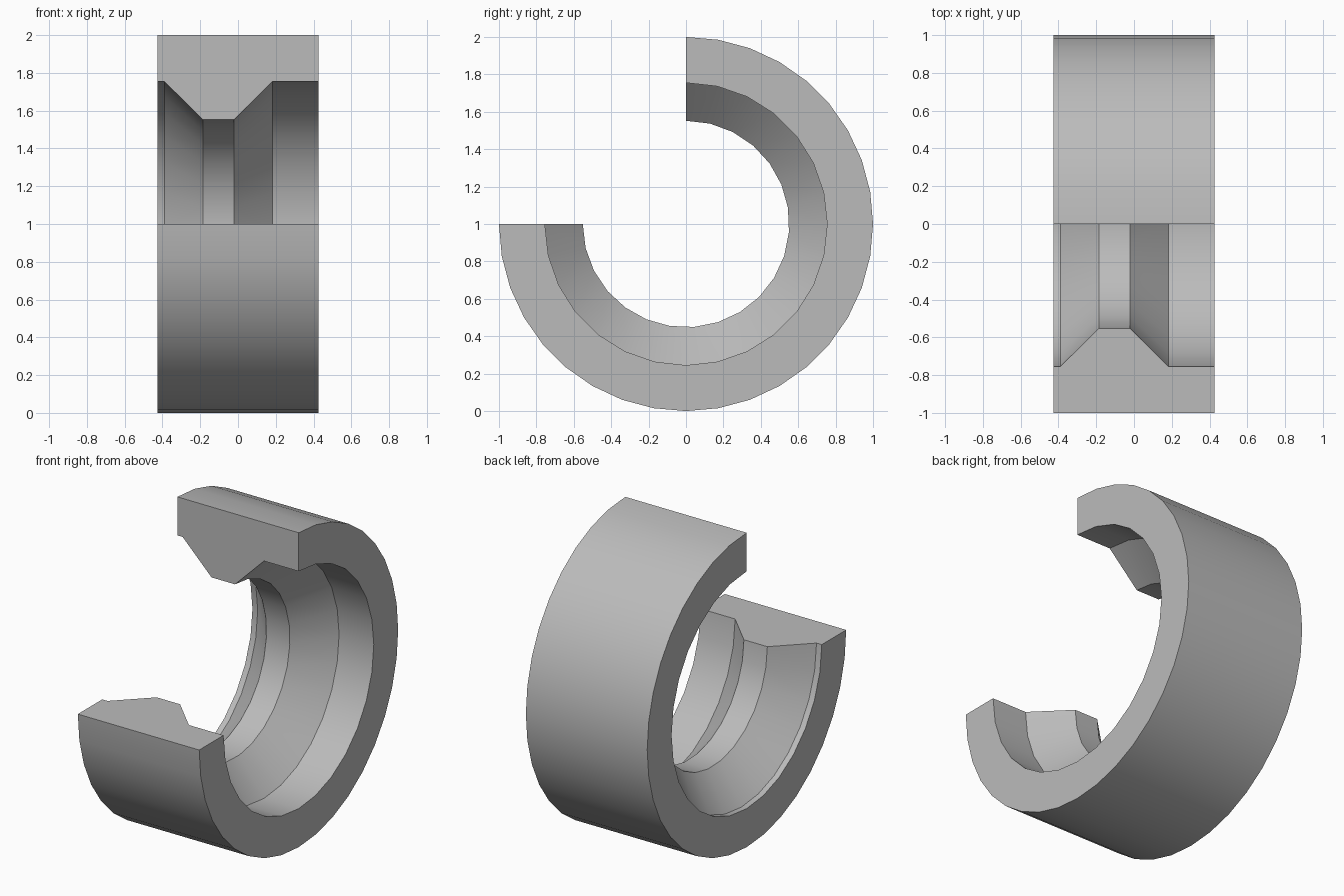
import bpy, bmesh
from math import sin, cos, radians

cube = bpy.data.objects.get("Cube")
if cube:
    bpy.data.objects.remove(cube)

HALF = 0.427            # half width along x
SWEEP = radians(270)    # open front-top quarter
OUTER, BORE, RIB = 1.0, 0.755, 0.552
SEGMENTS = {OUTER: 27, BORE: 21, RIB: 20}

# Cross-section (x, radius): outer wall, then bore with an inner rib
profile = [(-HALF, OUTER), (HALF, OUTER), (HALF, BORE), (0.183, BORE),
           (-0.021, RIB), (-0.186, RIB), (-0.39, BORE), (-HALF, BORE)]

bm = bmesh.new()


def make_ring(x, r):
    n = SEGMENTS[r]
    return [bm.verts.new((x, r * sin(SWEEP * i / n), 1 + r * cos(SWEEP * i / n)))
            for i in range(n + 1)]


def stitch(a, b):
    """Join two arcs, with quads when their counts match, else triangles."""
    na, nb = len(a) - 1, len(b) - 1
    if na == nb:
        for i in range(na):
            bm.faces.new((a[i], a[i + 1], b[i + 1], b[i]))
        return
    i = j = 0
    while i < na or j < nb:
        if j == nb or (i < na and (i + 1) / na <= (j + 1) / nb):
            bm.faces.new((a[i], a[i + 1], b[j]))
            i += 1
        else:
            bm.faces.new((a[i], b[j + 1], b[j]))
            j += 1


# Swept surface and the two flat cut ends
rings = [make_ring(x, r) for x, r in profile]
for k, ring in enumerate(rings):
    stitch(ring, rings[(k + 1) % len(rings)])
bm.faces.new([ring[0] for ring in rings])
bm.faces.new([ring[-1] for ring in rings])
bmesh.ops.recalc_face_normals(bm, faces=bm.faces[:])

mesh = bpy.data.meshes.new("cut_ring")
bm.to_mesh(mesh)
bm.free()
ring_obj = bpy.data.objects.new("cut_ring", mesh)
bpy.context.collection.objects.link(ring_obj)

# Plain grey material
colour = (0.5, 0.5, 0.5, 1)
grey = bpy.data.materials.new("plain grey")
grey.use_nodes = True
grey.diffuse_color = colour
grey.node_tree.nodes["Principled BSDF"].inputs["Base Color"].default_value = colour
mesh.materials.append(grey)

# Smooth curved walls, crisp corners
bpy.ops.object.select_all(action="DESELECT")
ring_obj.select_set(True)
bpy.context.view_layer.objects.active = ring_obj
bpy.ops.object.shade_smooth_by_angle(angle=radians(30))
